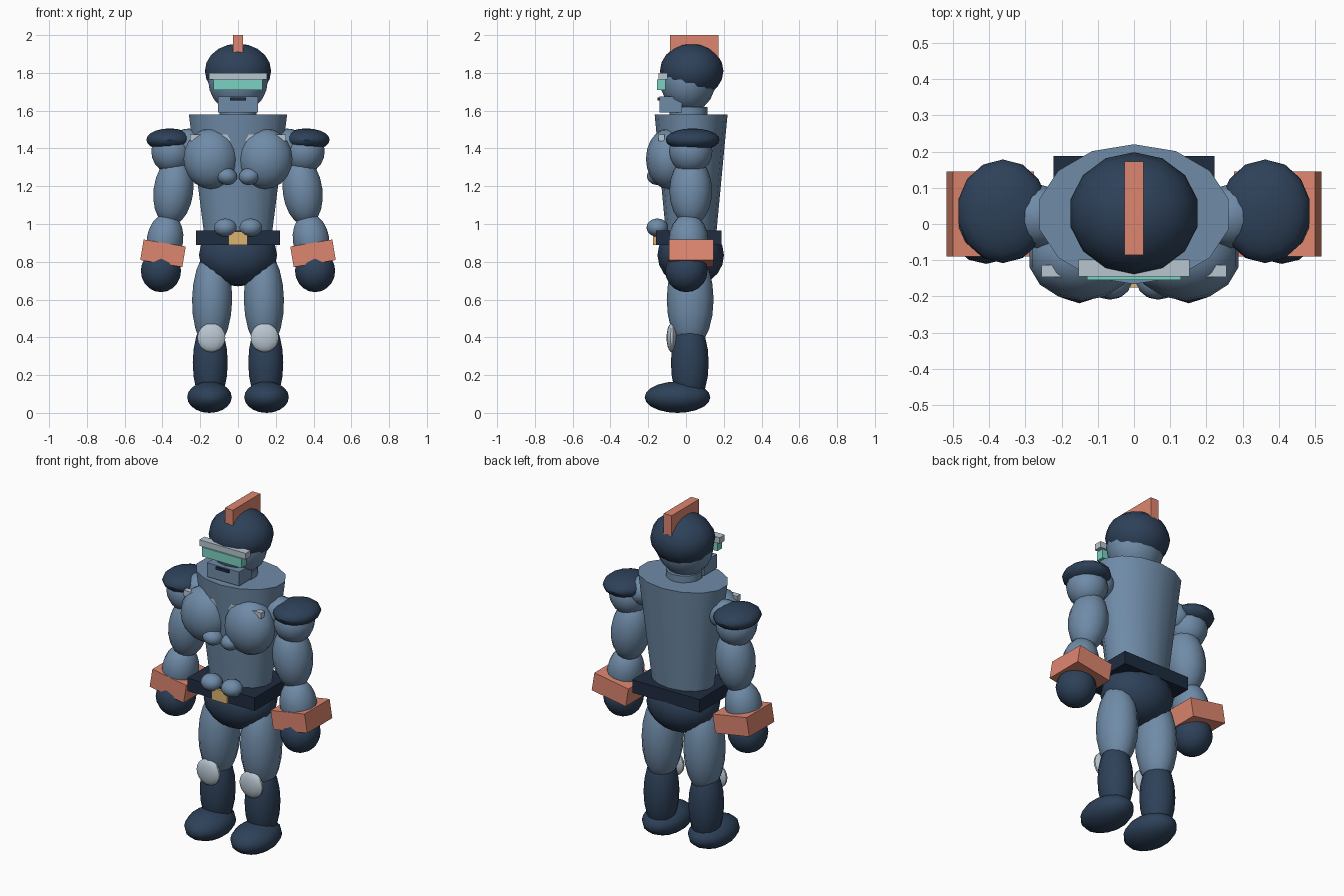
import bpy, bmesh, math
from mathutils import Matrix, Vector

if "Cube" in bpy.data.objects:
    bpy.data.objects.remove(bpy.data.objects["Cube"])

COLORS = {
    "slate": (0.16, 0.26, 0.39), "navy": (0.027, 0.053, 0.10),
    "ink": (0.013, 0.025, 0.05), "coral": (0.73, 0.24, 0.16),
    "teal": (0.20, 0.64, 0.54), "pale": (0.48, 0.56, 0.63),
    "gold": (0.71, 0.45, 0.16),
}
mats = {}
for key, rgb in COLORS.items():
    mats[key] = bpy.data.materials.new(key)
    mats[key].diffuse_color = (*rgb, 1)


def finish(name, bm, color, loc, scale, tilt, smooth):
    """Place the mesh, tilted about y by degrees, and link it."""
    m = (Matrix.Translation(loc) @ Matrix.Rotation(math.radians(tilt), 4, 'Y')
         @ Matrix.Diagonal((*scale, 1)))
    bm.transform(m)
    bmesh.ops.recalc_face_normals(bm, faces=bm.faces)
    me = bpy.data.meshes.new(name)
    bm.to_mesh(me)
    bm.free()
    me.materials.append(mats[color])
    ob = bpy.data.objects.new(name, me)
    bpy.context.collection.objects.link(ob)
    if smooth:
        bpy.ops.object.select_all(action='DESELECT')
        ob.select_set(True)
        bpy.context.view_layer.objects.active = ob
        bpy.ops.object.shade_smooth_by_angle(angle=math.radians(40))
    return ob


def ball(name, color, loc, radii, tilt=0):
    bm = bmesh.new()
    bmesh.ops.create_uvsphere(bm, u_segments=14, v_segments=10, radius=1)
    return finish(name, bm, color, loc, radii, tilt, True)


def box(name, color, loc, size, tilt=0):
    bm = bmesh.new()
    bmesh.ops.create_cube(bm, size=1)
    return finish(name, bm, color, loc, size, tilt, False)


def drum(name, color, z0, z1, y, bottom, top, flat):
    """Tapered 14-sided cylinder, squashed in y."""
    bm = bmesh.new()
    bmesh.ops.create_cone(bm, cap_ends=True, segments=14, radius1=bottom,
                          radius2=top, depth=z1 - z0)
    return finish(name, bm, color, (0, y, (z0 + z1) / 2), (1, flat, 1), 0, True)


def pair(make, name, color, loc, size, tilt=0):
    """Left and right copies; loc and tilt describe the +x side."""
    for side, s in (("left", 1), ("right", -1)):
        make(f"{side}_{name}", color, (s * loc[0], loc[1], loc[2]), size, s * tilt)


# Head and helmet
ball("head", "slate", (0, 0.01, 1.76), (0.162, 0.147, 0.17))
ball("helmet", "navy", (0, 0.03, 1.81), (0.18, 0.168, 0.145))
box("crest", "coral", (0, 0.043, 1.90), (0.052, 0.258, 0.20))
box("brow", "pale", (0, -0.122, 1.782), (0.305, 0.047, 0.036))
box("visor", "teal", (0, -0.131, 1.738), (0.26, 0.046, 0.055))
box("jaw", "slate", (0, -0.08, 1.633), (0.21, 0.12, 0.083))
box("mouth_slot", "ink", (0, -0.14, 1.662), (0.084, 0.02, 0.015))

# Neck and torso
drum("neck", "slate", 1.54, 1.62, 0.013, 0.10, 0.10, 1.0)
drum("torso", "slate", 0.93, 1.58, 0.027, 0.182, 0.267, 0.723)
pair(ball, "chest", "slate", (0.144, -0.093, 1.345), (0.148, 0.119, 0.16))
box("collar_bar", "pale", (0, -0.13, 1.457), (0.51, 0.033, 0.034))
pair(ball, "upper_abdomen", "slate", (0.06, -0.15, 1.253), (0.057, 0.057, 0.046), -12)
pair(ball, "lower_abdomen", "slate", (0.067, -0.152, 0.981), (0.061, 0.057, 0.048))

# Belt and hips
box("belt", "ink", (0, 0.014, 0.928), (0.443, 0.347, 0.077))
box("buckle", "gold", (0, -0.155, 0.925), (0.10, 0.04, 0.07))
ball("pelvis", "navy", (0, 0.025, 0.835), (0.212, 0.176, 0.165))

# Arms
pair(ball, "shoulder_joint", "slate", (0.268, 0.022, 1.425), (0.09, 0.088, 0.08), 10)
pair(ball, "shoulder", "slate", (0.35, 0.025, 1.385), (0.112, 0.115, 0.118))
pair(ball, "shoulder_pad", "navy", (0.362, 0.035, 1.446), (0.126, 0.143, 0.06))
pair(ball, "upper_arm", "slate", (0.342, 0.025, 1.175), (0.108, 0.113, 0.185), -7)
pair(ball, "forearm", "slate", (0.387, 0.013, 0.915), (0.099, 0.104, 0.142), -9)
pair(box, "cuff", "coral", (0.397, 0.028, 0.845), (0.226, 0.235, 0.11), -9.5)
pair(ball, "fist", "navy", (0.408, 0.002, 0.752), (0.109, 0.112, 0.113))

# Legs
pair(ball, "thigh", "slate", (0.137, 0.022, 0.60), (0.109, 0.124, 0.265), -1)
pair(ball, "shin", "navy", (0.147, 0.02, 0.265), (0.095, 0.10, 0.235))
pair(ball, "knee_pad", "pale", (0.141, -0.075, 0.398), (0.076, 0.028, 0.077))
pair(ball, "foot", "navy", (0.151, -0.045, 0.083), (0.121, 0.174, 0.083))

for m in bpy.data.materials:
    if m.users and not m.is_grease_pencil:
        m.use_nodes = True
        m.node_tree.nodes["Principled BSDF"].inputs["Base Color"].default_value = m.diffuse_color
